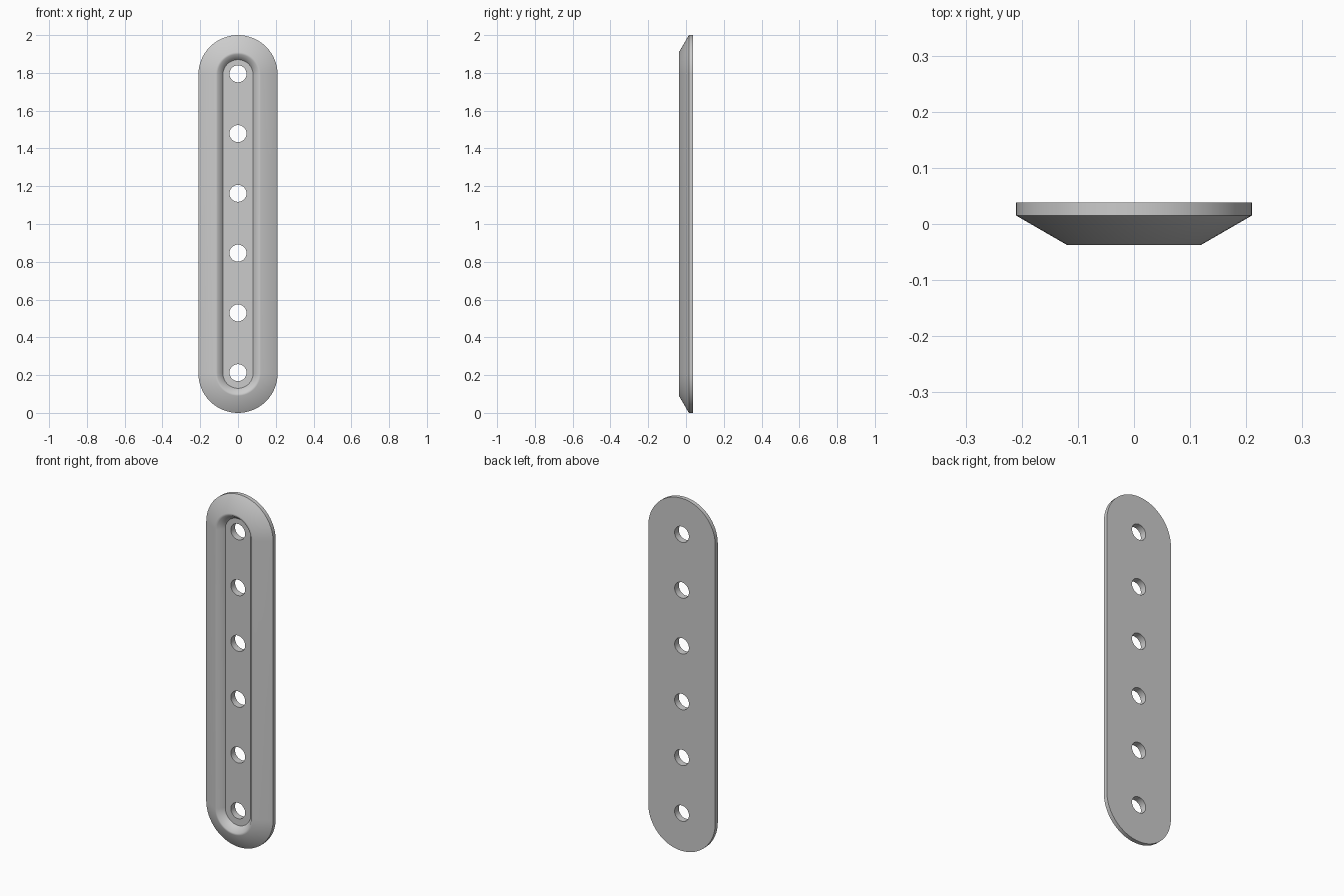
import bpy, bmesh, math

if "Cube" in bpy.data.objects:
    bpy.data.objects.remove(bpy.data.objects["Cube"])

SEG = 32  # segments per rounded end
Z0, Z1 = 0.21, 1.79  # centres of the rounded ends


def ring(bm, r, y):
    """Stadium outline of half-width r at depth y."""
    vs = []
    for zc, start in ((Z1, 0), (Z0, math.pi)):
        for i in range(SEG + 1):
            a = start + math.pi * i / SEG
            vs.append(bm.verts.new((r * math.cos(a), y, zc + r * math.sin(a))))
    return vs


# Plate: cross-section from back face, round the rim, over the ridge to the groove floor
profile = [(0.21, 0.038), (0.21, 0.015), (0.12, -0.037), (0.108, -0.037), (0.08, 0.0)]
bm = bmesh.new()
rings = [ring(bm, r, y) for r, y in profile]
for a, b in zip(rings, rings[1:]):
    n = len(a)
    for i in range(n):
        j = (i + 1) % n
        bm.faces.new((a[i], a[j], b[j], b[i]))
bm.faces.new(rings[0])
bm.faces.new(rings[-1])
bmesh.ops.recalc_face_normals(bm, faces=bm.faces)
mesh = bpy.data.meshes.new("slotted_plate")
bm.to_mesh(mesh)
bm.free()
plate = bpy.data.objects.new("slotted_plate", mesh)
bpy.context.collection.objects.link(plate)

# Row of six through holes
for i in range(6):
    bpy.ops.mesh.primitive_cylinder_add(
        vertices=32, radius=0.045, depth=0.3,
        location=(0, 0, 0.213 + i * 0.3164), rotation=(math.pi / 2, 0, 0))
    cutter = bpy.context.object
    cutter.name = "hole_cutter"
    mod = plate.modifiers.new("hole", 'BOOLEAN')
    mod.object = cutter
    mod.operation = 'DIFFERENCE'
    mod.solver = 'EXACT'
    cutter.hide_render = True

# Apply the holes, then remove the cutters
bpy.ops.object.select_all(action='DESELECT')
bpy.context.view_layer.objects.active = plate
plate.select_set(True)
for mod in list(plate.modifiers):
    cutter = mod.object
    bpy.ops.object.modifier_apply(modifier=mod.name)
    bpy.data.objects.remove(cutter)

# Soft ridge, crisp rim, floor and hole edges
bpy.ops.object.shade_smooth_by_angle(angle=math.radians(55))
for e in plate.data.edges:
    a, b = (plate.data.vertices[v].co for v in e.vertices)
    if abs(a.y) < 1e-4 and abs(b.y) < 1e-4:
        e.use_edge_sharp = True
